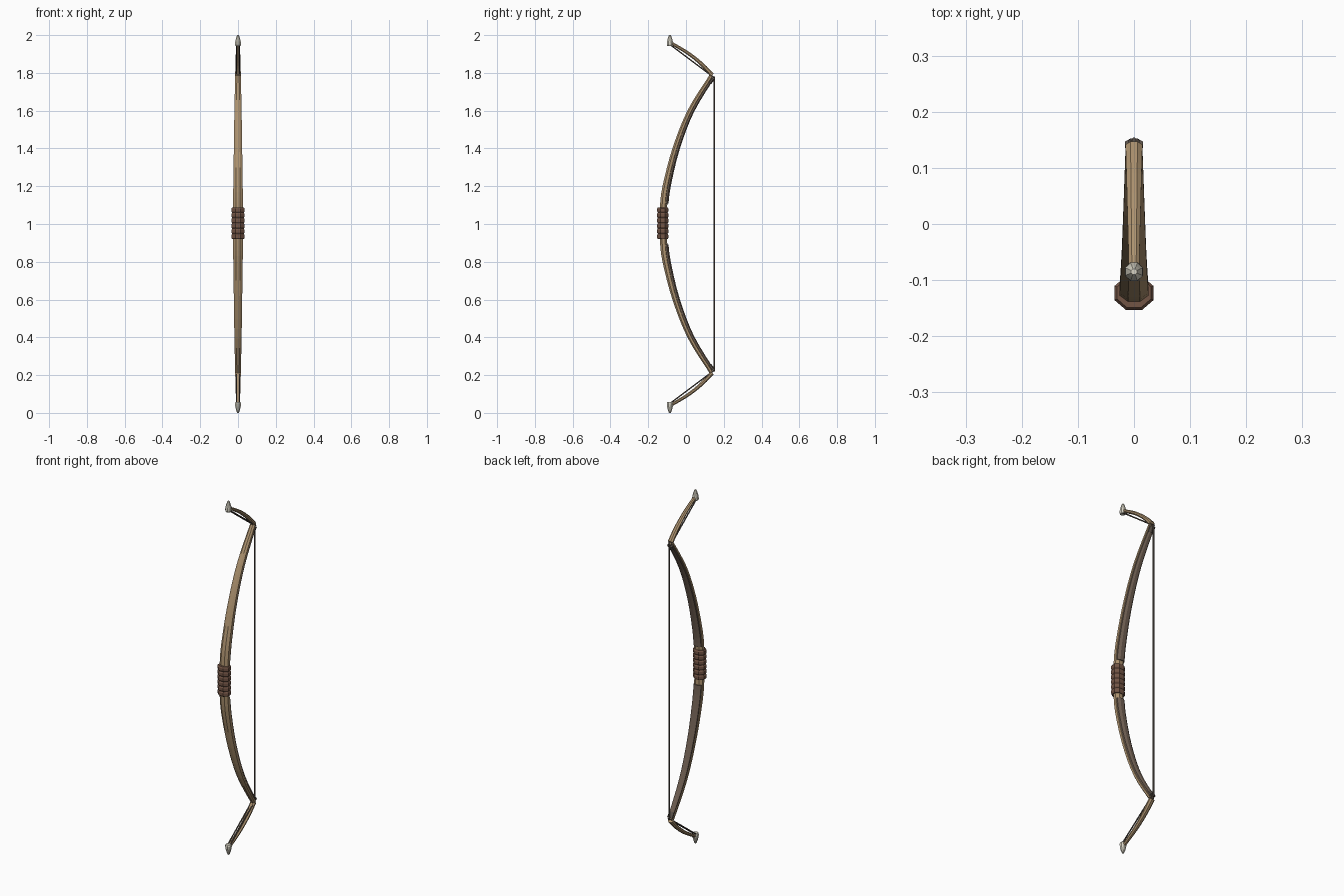
import bpy, bmesh, math
from mathutils import Vector

if "Cube" in bpy.data.objects:
    bpy.data.objects.remove(bpy.data.objects["Cube"])


def mat(name, c):
    m = bpy.data.materials.new(name)
    m.diffuse_color = (*c, 1)
    m.use_nodes = True
    m.node_tree.nodes["Principled BSDF"].inputs["Base Color"].default_value = m.diffuse_color
    return m


WOOD = mat("wood", (0.42, 0.29, 0.16))
HORN = mat("horn", (0.16, 0.115, 0.085))
LEATHER = mat("leather", (0.17, 0.09, 0.06))
IVORY = mat("ivory", (0.68, 0.65, 0.55))
CORD = mat("cord", (0.10, 0.08, 0.065))


def smooth_path(pts, n=4):
    # Catmull-Rom interpolation of (y, z, half width, half depth)
    out = []
    for i in range(len(pts) - 1):
        a, b, c, d = (pts[max(0, min(len(pts) - 1, i + k))] for k in (-1, 0, 1, 2))
        for s in range(n):
            t = s / n
            out.append(tuple(0.5 * (2 * q + (r - p) * t + (2 * p - 5 * q + 4 * r - u) * t * t
                       + (3 * q - p - 3 * r + u) * t ** 3) for p, q, r, u in zip(a, b, c, d)))
    return out + [pts[-1]]


def sweep(name, path, material, sides=8, x=0.0):
    # tube along a path in the yz plane
    bm = bmesh.new()
    rings = []
    for i, (y, z, w, d) in enumerate(path):
        p, q = path[max(i - 1, 0)], path[min(i + 1, len(path) - 1)]
        t = Vector((q[0] - p[0], q[1] - p[1])).normalized()
        ring = []
        for k in range(sides):
            a = 2 * math.pi * (k + 0.5) / sides
            u, v = math.cos(a) * w / math.cos(math.pi / sides), math.sin(a) * d / math.cos(math.pi / sides)
            ring.append(bm.verts.new((x + u, y - t.y * v, z + t.x * v)))
        rings.append(ring)
    for r, s in zip(rings, rings[1:]):
        for k in range(sides):
            j = (k + 1) % sides
            bm.faces.new((r[k], r[j], s[j], s[k]))
    bm.faces.new(rings[0])
    bm.faces.new(rings[-1])
    bmesh.ops.recalc_face_normals(bm, faces=bm.faces)
    me = bpy.data.meshes.new(name)
    bm.to_mesh(me)
    bm.free()
    me.materials.append(material)
    ob = bpy.data.objects.new(name, me)
    bpy.context.collection.objects.link(ob)
    return ob


def flip(path):
    return [(y, 2 - z, w, d) for y, z, w, d in path]


limb = smooth_path([(-0.121, 1.0, 0.026, 0.019), (-0.119, 1.09, 0.026, 0.019),
                    (-0.106, 1.2, 0.025, 0.018), (-0.056, 1.4, 0.022, 0.015),
                    (0.022, 1.6, 0.019, 0.013), (0.134, 1.783, 0.015, 0.011)])
recurve = smooth_path([(0.138, 1.788, 0.015, 0.012), (0.085, 1.845, 0.0135, 0.01),
                       (0.01, 1.905, 0.0115, 0.009), (-0.085, 1.962, 0.009, 0.008)])
# horn facing sits just behind the wood on the string side
belly = [(y + 0.011, z - 0.004, w * 0.9, d * 0.75) for y, z, w, d in limb if 1.1 < z < 1.775]
nock = [(-0.085, 1.942, 0.013, 0.014), (-0.085, 1.95, 0.016, 0.017), (-0.085, 1.965, 0.015, 0.016),
        (-0.085, 1.985, 0.010, 0.011), (-0.085, 2.0, 0.005, 0.005)]
tip_cord = [(-0.078, 1.945, 0.003, 0.003), (0.149, 1.775, 0.003, 0.003)]
knot = [(0.125, 1.745, 0.014, 0.009), (0.143, 1.772, 0.016, 0.011)]

for side, f in (("upper", lambda p: p), ("lower", flip)):
    sweep(side + "_limb", f(limb), WOOD)
    sweep(side + "_recurve", f(recurve), WOOD)
    sweep(side + "_horn_facing", f(belly), HORN)
    sweep(side + "_nock", f(nock), IVORY)
    sweep(side + "_string_knot", f(knot), CORD)
    for n, x in (("left", -0.007), ("right", 0.007)):
        sweep(f"{side}_tip_cord_{n}", f(tip_cord), CORD, 6, x)

# main bowstring
sweep("bowstring", [(0.15, 0.22, 0.004, 0.004), (0.15, 1.78, 0.004, 0.004)], CORD, 6)

# ribbed leather grip
grip = []
for i in range(6):
    z0 = 0.92 + i * 0.028
    for dz, s in ((0, 0.87), (0.007, 1), (0.021, 1)):
        grip.append((-0.123, z0 + dz, 0.035 * s, 0.030 * s))
grip.append((-0.123, 1.088, 0.030, 0.026))
sweep("grip", grip, LEATHER)
